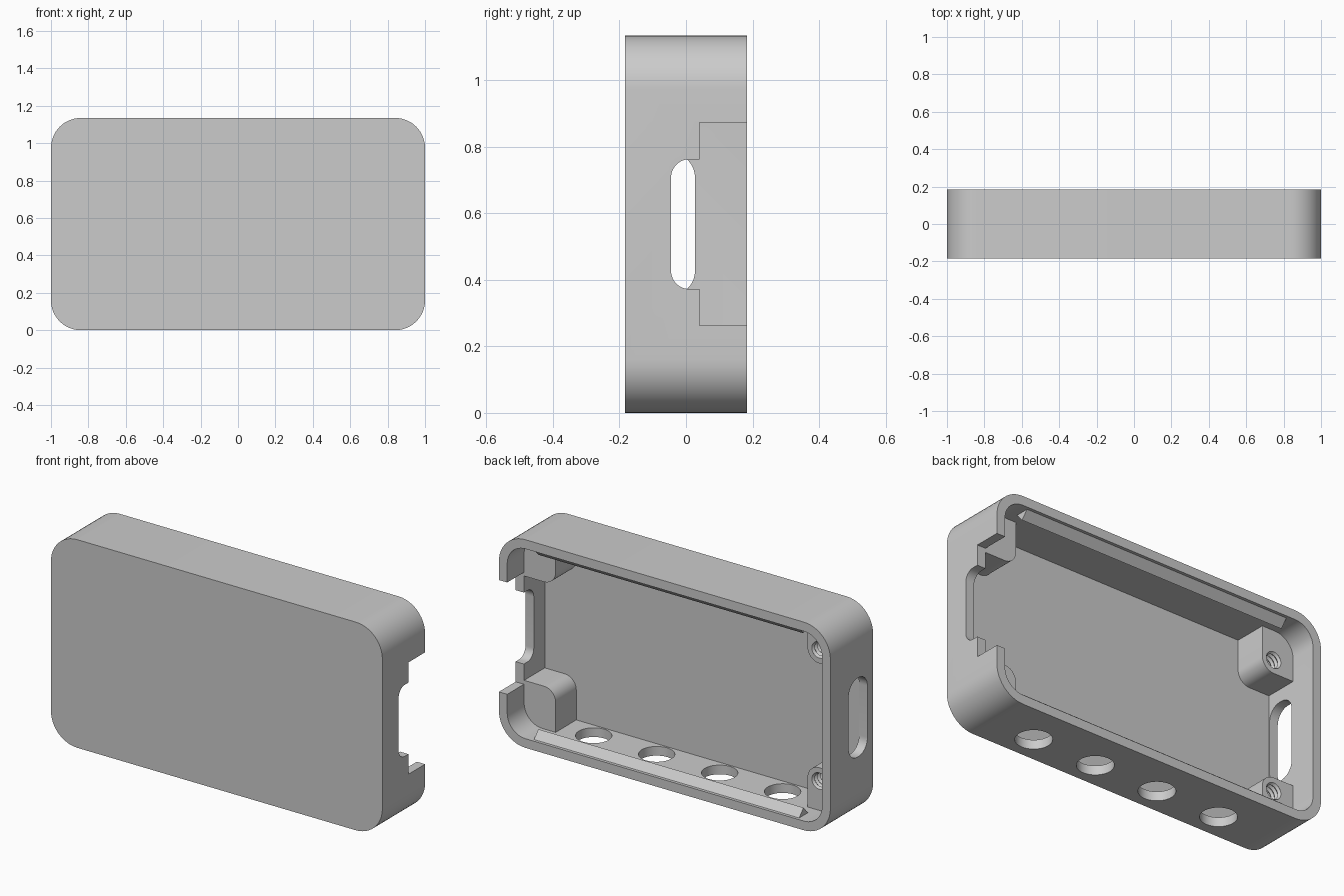
import bpy, bmesh, math

cube = bpy.data.objects.get("Cube")
if cube:
    bpy.data.objects.remove(cube, do_unlink=True)

# Overall sizes
H, DEPTH, WALL, FLOOR = 1.135, 0.184, 0.05, -0.14
MID = H / 2
R = 0.16

grey = bpy.data.materials.new("light_grey_plastic")
grey.use_nodes = True
grey.diffuse_color = (0.6, 0.6, 0.6, 1)
grey.node_tree.nodes["Principled BSDF"].inputs["Base Color"].default_value = (0.6, 0.6, 0.6, 1)


def rounded_rect(a0, a1, b0, b1, radii, n=12):
    """Outline; radii in order low-low, high-low, high-high, low-high."""
    pts = []
    corners = [(a0, b0, 1, 1), (a1, b0, -1, 1), (a1, b1, -1, -1), (a0, b1, 1, -1)]
    for k, ((a, b, sa, sb), r) in enumerate(zip(corners, radii)):
        if r == 0:
            pts.append((a, b))
            continue
        for i in range(n + 1):
            t = math.pi * (1 + k / 2) + math.pi / 2 * i / n
            pts.append((a + sa * r + r * math.cos(t), b + sb * r + r * math.sin(t)))
    return pts


def circle(a, b, r, n=48):
    return [(a + r * math.cos(2 * math.pi * i / n), b + r * math.sin(2 * math.pi * i / n))
            for i in range(n)]


def loft(name, axis, sections):
    """Solid through a list of (position, outline) sections along an axis."""
    place = {"x": lambda p, t: (t, p[0], p[1]),
             "y": lambda p, t: (p[0], t, p[1]),
             "z": lambda p, t: (p[0], p[1], t)}[axis]
    bm = bmesh.new()
    rings = [[bm.verts.new(place(p, t)) for p in pts] for t, pts in sections]
    for lo, hi in zip(rings, rings[1:]):
        for i in range(len(lo)):
            j = (i + 1) % len(lo)
            bm.faces.new((lo[i], lo[j], hi[j], hi[i]))
    bm.faces.new(rings[0])
    bm.faces.new(rings[-1])
    bmesh.ops.recalc_face_normals(bm, faces=bm.faces)
    mesh = bpy.data.meshes.new(name)
    bm.to_mesh(mesh)
    bm.free()
    mesh.materials.append(grey)
    obj = bpy.data.objects.new(name, mesh)
    bpy.context.collection.objects.link(obj)
    return obj


def prism(name, axis, start, end, pts):
    return loft(name, axis, [(start, pts), (end, pts)])


def activate(obj):
    bpy.ops.object.select_all(action="DESELECT")
    obj.select_set(True)
    bpy.context.view_layer.objects.active = obj


def cut(obj, cutter):
    cutter.hide_render = True
    mod = obj.modifiers.new("cut", "BOOLEAN")
    mod.operation, mod.solver, mod.object = "DIFFERENCE", "EXACT", cutter
    activate(obj)
    bpy.ops.object.modifier_apply(modifier=mod.name)
    bpy.data.objects.remove(cutter, do_unlink=True)


def smooth(obj):
    activate(obj)
    bpy.ops.object.shade_smooth_by_angle(angle=math.radians(30))


# Tray-shaped shell, open at the back
shell = prism("case_shell", "y", -DEPTH, DEPTH, rounded_rect(-1, 1, 0, H, [R] * 4))
inside = rounded_rect(-1 + WALL, 1 - WALL, WALL, H - WALL, [R - WALL] * 4)
cut(shell, prism("cavity_cutter", "y", FLOOR, 0.3, inside))

# Stepped notch and rounded port in one end wall
cut(shell, prism("notch_cutter", "x", 0.92, 1.1,
                 rounded_rect(0.04, 0.3, MID - 0.305, MID + 0.305, [0] * 4)))
cut(shell, prism("port_cutter", "x", 0.92, 1.1,
                 rounded_rect(-0.045, 0.1, MID - 0.195, MID + 0.195, [0.055, 0, 0, 0.055])))

# Rounded slot in the other end wall
cut(shell, prism("slot_cutter", "x", -1.1, -0.92,
                 rounded_rect(-0.135, 0.027, MID - 0.215, MID + 0.215, [0.075] * 4)))

# Row of round holes through the bottom wall
for i in range(4):
    x = 0.015 + (i - 1.5) * 0.38
    cut(shell, prism("hole_cutter", "z", -0.1, 0.08, circle(x, -0.04, 0.09)))
smooth(shell)

# Corner posts; those at the slot end have threaded screw holes
outline = rounded_rect(0.76, 0.955, 0.045, 0.283, [0, 0.115, 0, 0.07])
for side, sx in (("left", 1), ("right", -1)):
    for level, sz in (("lower", 1), ("upper", -1)):
        pts = [(sx * x, MID + sz * (z - MID)) for x, z in outline]
        post = prism(f"{level}_{side}_post", "y", FLOOR - 0.01, 0.038, pts)
        if sx < 0:
            z = MID + sz * (0.21 - MID)
            thread = [(0.06 - 0.012 * i, circle(-0.83, z, 0.036 if i % 2 else 0.046, 32))
                      for i in range(14)]
            cut(post, loft("thread_cutter", "y", thread))
        smooth(post)

# Triangular snap rails inside the long walls
for level, sz in (("lower", 1), ("upper", -1)):
    tri = [(0.088, 0.045), (0.172, 0.045), (0.13, 0.092)]
    prism(f"{level}_snap_rail", "x", -0.8, 0.8,
          [(y, MID + sz * (z - MID)) for y, z in tri])
